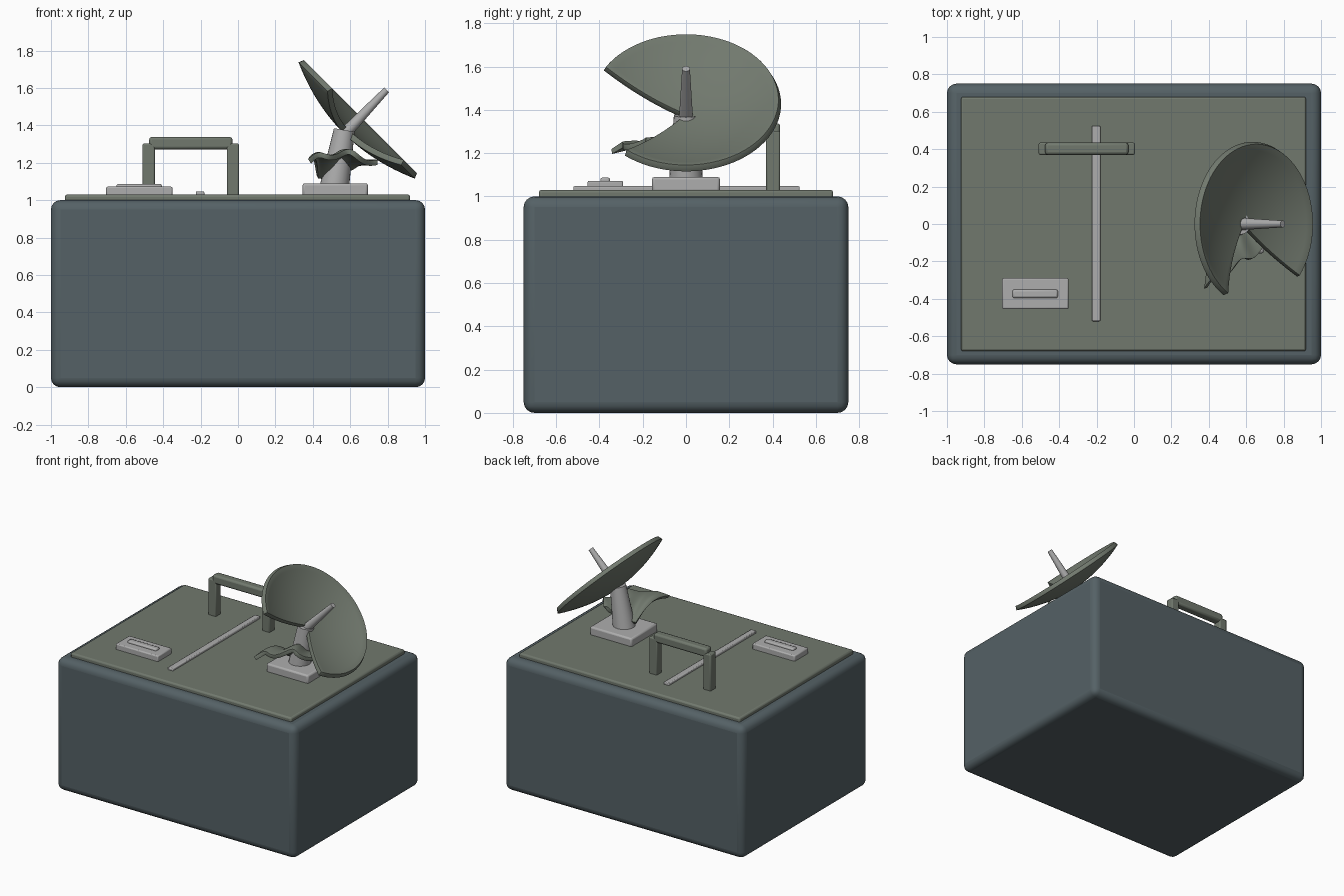
import bpy, math
from mathutils import Vector

if "Cube" in bpy.data.objects:
    bpy.data.objects.remove(bpy.data.objects["Cube"])


def material(name, rgb):
    m = bpy.data.materials.new(name)
    m.diffuse_color = (*rgb, 1)
    m.use_nodes = True
    m.node_tree.nodes["Principled BSDF"].inputs["Base Color"].default_value = m.diffuse_color
    return m


SLATE = material("slate_blue", (0.09, 0.12, 0.132))
GREEN = material("grey_green", (0.165, 0.19, 0.155))
LIGHT = material("light_grey", (0.42, 0.42, 0.42))


def finish(ob, mat, angle=40):
    ob.data.materials.append(mat)
    bpy.ops.object.select_all(action='DESELECT')
    ob.select_set(True)
    bpy.context.view_layer.objects.active = ob
    bpy.ops.object.shade_smooth_by_angle(angle=math.radians(angle))
    return ob


def box(name, lo, hi, mat, bevel=0.01, segments=2):
    lo, hi = Vector(lo), Vector(hi)
    bpy.ops.mesh.primitive_cube_add(size=1, location=(lo + hi) / 2)
    ob = bpy.context.object
    ob.name = name
    ob.scale = hi - lo
    bpy.ops.object.transform_apply(location=False, rotation=False, scale=True)
    mod = ob.modifiers.new("bevel", 'BEVEL')
    mod.width, mod.segments = bevel, segments
    return finish(ob, mat)


def rod(name, a, b, r1, r2, mat, sides=24):
    a, b = Vector(a), Vector(b)
    bpy.ops.mesh.primitive_cone_add(vertices=sides, radius1=r1, radius2=r2,
                                    depth=(b - a).length, location=(a + b) / 2)
    ob = bpy.context.object
    ob.name = name
    ob.rotation_euler = (b - a).to_track_quat('Z', 'Y').to_euler()
    return finish(ob, mat)


def sheet(name, func, nu, nv, mat, thickness, bevel=0.006):
    """Thick surface from func(u, v), u and v in 0..1."""
    verts = [func(i / nu, j / nv) for i in range(nu + 1) for j in range(nv + 1)]
    w = nv + 1
    faces = [(i * w + j, (i + 1) * w + j, (i + 1) * w + j + 1, i * w + j + 1)
             for i in range(nu) for j in range(nv)]
    me = bpy.data.meshes.new(name)
    me.from_pydata(verts, [], faces)
    ob = bpy.data.objects.new(name, me)
    bpy.context.collection.objects.link(ob)
    mod = ob.modifiers.new("thickness", 'SOLIDIFY')
    mod.thickness, mod.offset = thickness, -1
    mod = ob.modifiers.new("bevel", 'BEVEL')
    mod.width, mod.segments = bevel, 2
    mod.angle_limit = math.radians(50)
    return finish(ob, mat)


# Main case and lid panel
box("case_body", (-1, -0.75, 0), (1, 0.75, 1), SLATE, 0.05, 4)
box("lid_panel", (-0.925, -0.68, 0.97), (0.92, 0.68, 1.03), GREEN, 0.012)

# Carry handle
for side, x in (("left", -0.4775), ("right", -0.0275)):
    box(f"handle_post_{side}", (x - 0.0325, 0.37, 1.02),
        (x + 0.0325, 0.435, 1.303), GREEN, 0.008)
box("handle_bar", (-0.475, 0.37, 1.272), (-0.03, 0.435, 1.338), GREEN, 0.014)

# Seam strip and latch
box("seam_strip", (-0.225, -0.52, 1.02), (-0.18, 0.525, 1.047), LIGHT, 0.006)
box("latch_plate", (-0.705, -0.455, 1.02), (-0.35, -0.29, 1.072), LIGHT, 0.008)
box("latch_bar", (-0.65, -0.396, 1.06), (-0.407, -0.35, 1.087), LIGHT, 0.01)

# Dish stand
box("dish_base", (0.345, -0.157, 1.02), (0.695, 0.157, 1.09), LIGHT, 0.012)
rod("dish_pillar", (0.512, 0, 1.05), (0.568, 0, 1.375), 0.08, 0.056, LIGHT)
rod("dish_feed", (0.565, 0, 1.35), (0.795, 0, 1.59), 0.033, 0.018, LIGHT)

# Dish bowl, tilted 45 degrees towards +x, with a sector missing
R, DEPTH = 0.427, 0.095
CENTRE = Vector((0.655, 0, 1.447))
AXIS = Vector((1, 0, 1)).normalized()
UP = Vector((-1, 0, 1)).normalized()
SIDE = Vector((0, 1, 0))


def bowl(u, v):
    a = math.radians(-130 + 280 * u)
    r = R * (0.02 + 0.98 * v)
    return (CENTRE + SIDE * r * math.cos(a) + UP * r * math.sin(a)
            + AXIS * DEPTH * ((r / R) ** 2 - 1))


dish = sheet("dish_bowl", bowl, 64, 12, GREEN, 0.032)
dish.data.flip_normals()

# Broken dish piece, sagging over the base
A, B = Vector((0.375, -0.345, 1.205)), Vector((0.42, 0.0, 1.11))
C, D = Vector((0.745, -0.09, 1.205)), Vector((0.66, 0.04, 1.19))


def scrap(u, v):
    p = A.lerp(C, u).lerp(B.lerp(D, u), v)
    p.z += 0.055 * math.sin(math.pi * min(1, u * 0.9 + 0.08)) * (1 - 0.3 * v)
    p.z += 0.016 * math.sin(u * 13 + v * 2) + 0.05 * math.sin(math.pi * v) * (1 - u)
    p.y += 0.02 * math.sin(u * 15) * (1 - v)
    return p


piece = sheet("broken_dish_piece", scrap, 28, 14, GREEN, 0.028)
piece.data.flip_normals()
for poly_ob in (dish, piece):
    up = sum((p.normal for p in poly_ob.data.polygons), Vector())
    if up.z < 0:
        poly_ob.data.flip_normals()
